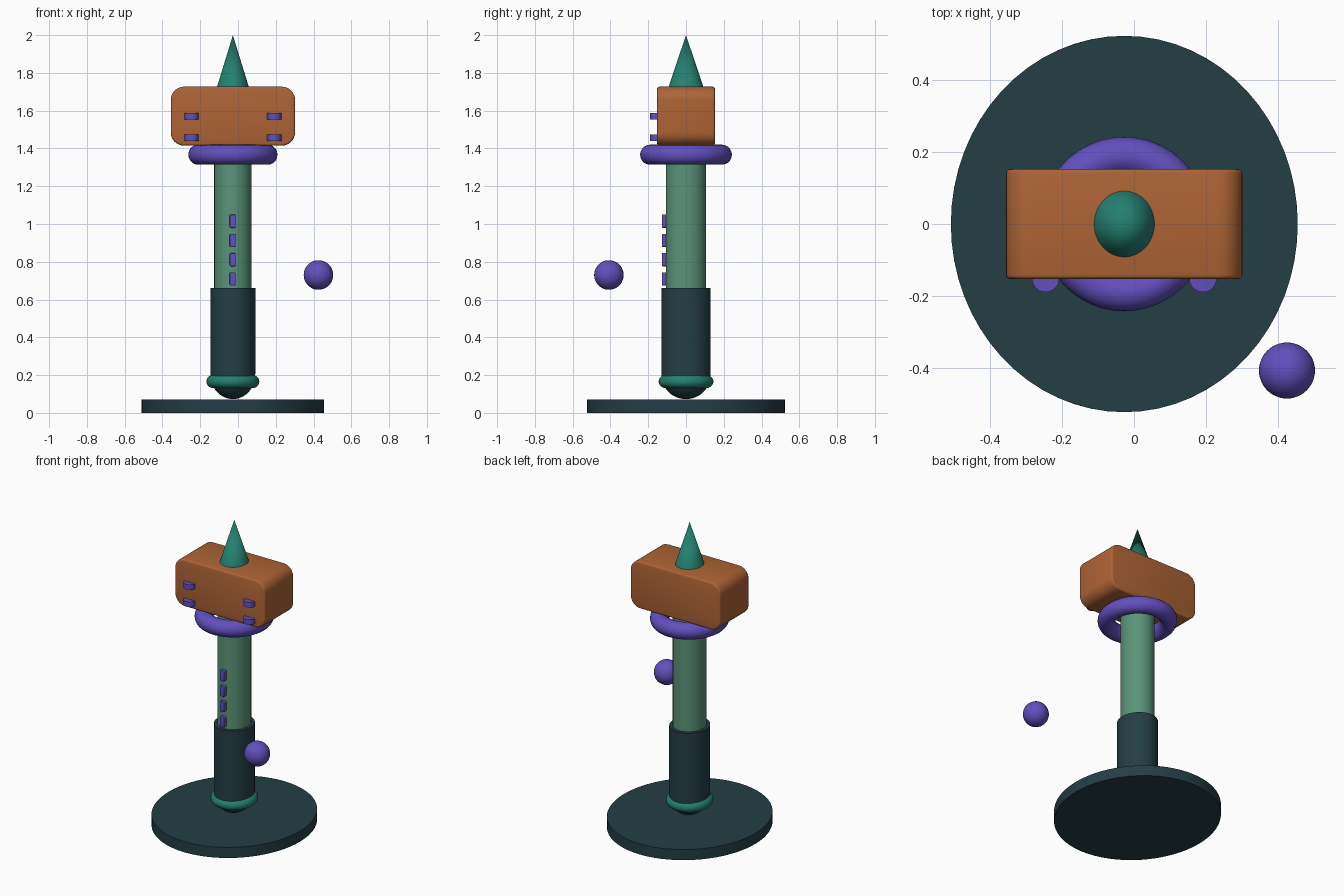
import bpy, bmesh, math

if "Cube" in bpy.data.objects:
    bpy.data.objects.remove(bpy.data.objects["Cube"])

CX = -0.027  # axis of the column


def material(name, r, g, b):
    m = bpy.data.materials.new(name)
    lin = [((c / 255 + 0.055) / 1.055) ** 2.4 for c in (r, g, b)]
    m.diffuse_color = (*lin, 1)
    m.use_nodes = True
    m.node_tree.nodes["Principled BSDF"].inputs["Base Color"].default_value = m.diffuse_color
    return m


DARK = material("dark slate", 36, 62, 69)
TEAL = material("teal", 36, 128, 112)
GREEN = material("sage green", 90, 148, 120)
ORANGE = material("burnt orange", 174, 100, 54)
PURPLE = material("violet", 98, 79, 190)


def finish(name, mat, scale=(1, 1, 1), angle=35):
    ob = bpy.context.object
    ob.name = name
    ob.scale = scale
    ob.data.materials.append(mat)
    bpy.ops.object.transform_apply(location=False, rotation=False, scale=True)
    bpy.ops.object.shade_smooth_by_angle(angle=math.radians(angle))
    return ob


def cylinder(name, mat, x, y, rx, ry, z0, z1, top=1.0, sides=64):
    bpy.ops.mesh.primitive_cone_add(vertices=sides, radius1=1, radius2=top, depth=z1 - z0,
                                    location=(x, y, (z0 + z1) / 2))
    return finish(name, mat, (rx, ry, 1))


def ball(name, mat, loc, radii):
    bpy.ops.mesh.primitive_uv_sphere_add(segments=48, ring_count=24, radius=1, location=loc)
    return finish(name, mat, radii, 60)


def ring(name, mat, z, outer_x, outer_y, minor):
    bpy.ops.mesh.primitive_torus_add(major_segments=64, minor_segments=20,
                                     major_radius=outer_y - minor, minor_radius=minor,
                                     location=(CX, 0, z))
    return finish(name, mat, (outer_x / outer_y, 1, 1), 60)


def block(name, mat, loc, size, corner, edge):
    # box with large rounding seen from the front and a fine rim on both faces
    bm = bmesh.new()
    bmesh.ops.create_cube(bm, size=1)
    bmesh.ops.scale(bm, vec=size, verts=bm.verts)
    along_y = [e for e in bm.edges if abs(e.verts[0].co.y - e.verts[1].co.y) > 1e-4]
    bmesh.ops.bevel(bm, geom=along_y, offset=corner, segments=8, profile=0.5, affect='EDGES')
    rim = [e for e in bm.edges if abs(e.verts[0].co.y - e.verts[1].co.y) < 1e-5
           and abs(abs(e.verts[0].co.y) - size[1] / 2) < 1e-5]
    bmesh.ops.bevel(bm, geom=rim, offset=edge, segments=3, profile=0.5, affect='EDGES')
    me = bpy.data.meshes.new(name)
    bm.to_mesh(me)
    bm.free()
    ob = bpy.data.objects.new(name, me)
    bpy.context.collection.objects.link(ob)
    ob.location = loc
    bpy.ops.object.select_all(action='DESELECT')
    ob.select_set(True)
    bpy.context.view_layer.objects.active = ob
    return finish(name, mat)


# stand and grip
cylinder("base", DARK, CX, 0, 0.483, 0.524, 0, 0.07)
ball("pommel", DARK, (CX, 0, 0.2), (0.118, 0.13, 0.127))
ring("pommel_ring", TEAL, 0.166, 0.14, 0.145, 0.034)
cylinder("grip", DARK, CX, 0, 0.119, 0.13, 0.205, 0.66)

# shaft with a row of studs
cylinder("shaft", GREEN, CX, 0, 0.099, 0.107, 0.64, 1.42)
for i in range(4):
    block(f"shaft_stud_{i + 1}", PURPLE, (CX - 0.001, -0.107, 0.709 + 0.102 * i),
          (0.032, 0.04, 0.07), 0.008, 0.003)

# head, collar and spike
ring("collar_ring", PURPLE, 1.367, 0.236, 0.243, 0.053)
block("head", ORANGE, (CX, 0, 1.571), (0.658, 0.306, 0.312), 0.07, 0.011)
cylinder("spike", TEAL, CX, 0, 0.086, 0.094, 1.72, 2.0, top=0)
for side in (-1, 1):
    for z in (1.456, 1.57):
        cylinder("head_stud", PURPLE, CX + side * 0.219, -0.152, 0.038, 0.038,
                 z - 0.017, z + 0.017, sides=32)

# floating orb
ball("orb", PURPLE, (0.426, -0.408, 0.73), (0.078, 0.078, 0.078))
